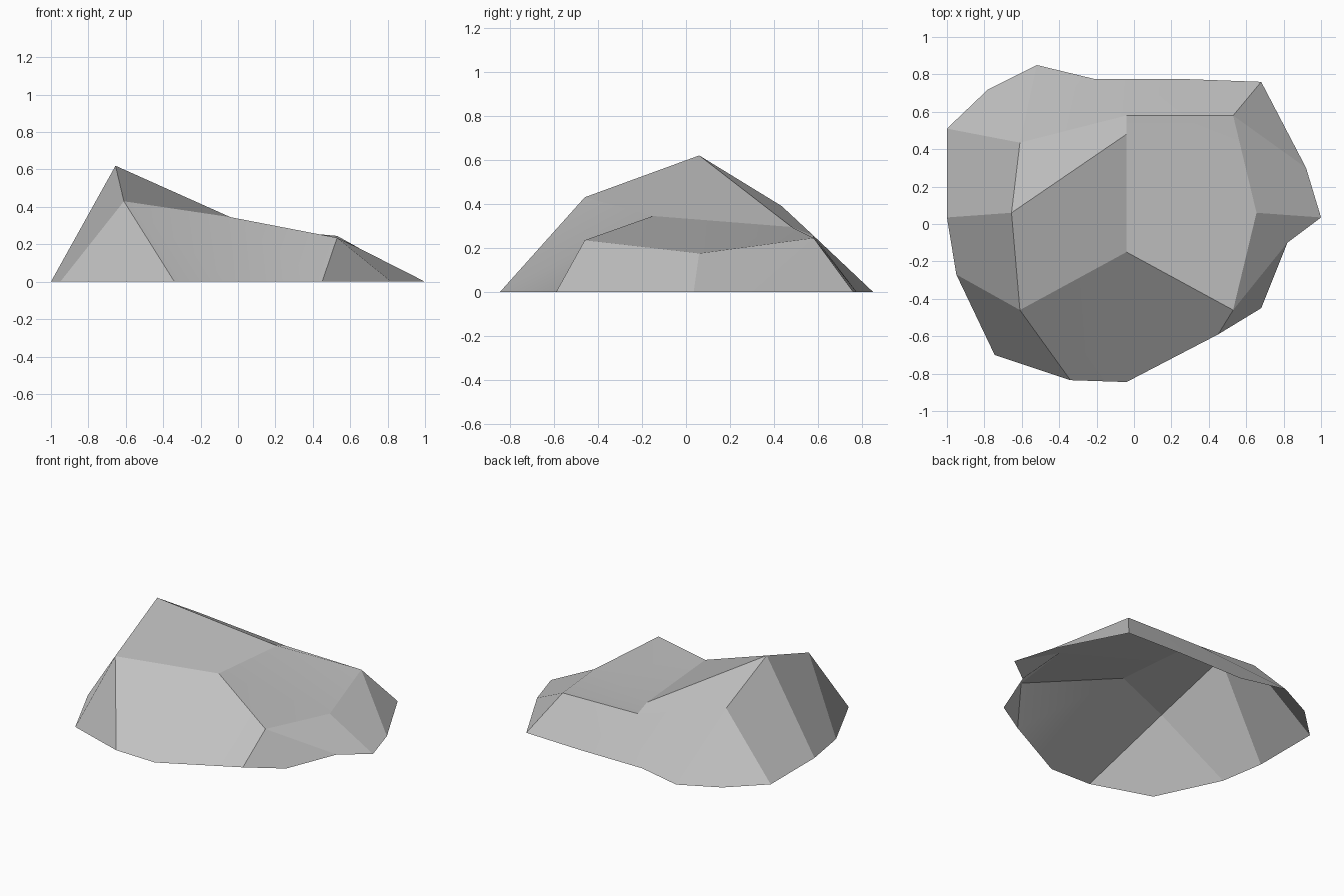
import bpy
import bmesh
import math

cube = bpy.data.objects.get("Cube")
if cube:
    bpy.data.objects.remove(cube)

# Ground outline, clockwise from the left-hand back corner
RIM = [(-1, .51), (-.78, .72), (-.52, .85), (-.21, .775),
       (.27, .775), (.68, .76), (.92, .3), (1, .035),
       (.82, -.1), (.68, -.45), (.45, -.59), (-.04, -.845),
       (-.34, -.835), (-.745, -.7), (-.95, -.27), (-1, .035)]

# Upper corners, clockwise, with the first and last rim point each one spans
CROWN = {
    "peak": ((-.655, .06, .62), -1, -1),
    "back_shoulder": ((-.61, .435, .39), 0, 2),
    "back_ledge": ((-.04, .58, .255), 3, 4),
    "back_corner": ((.53, .58, .245), 5, 6),
    "side_dip": ((.655, .06, .175), 7, 7),
    "front_corner": ((.53, -.46, .235), 8, 10),
    "front_brow": ((-.04, -.15, .345), 11, 11),
    "front_shoulder": ((-.61, -.46, .43), 12, 14),
}
SADDLE = (-.04, .48, .295)

# Facets on top of the rock
TOP = ["back_shoulder peak saddle back_ledge",
       "peak front_shoulder front_brow saddle",
       "front_brow front_corner side_dip",
       "front_brow side_dip saddle",
       "saddle side_dip back_corner back_ledge"]


def build_rock():
    bm = bmesh.new()
    rim = [bm.verts.new((x, y, 0)) for x, y in RIM]
    top = {name: bm.verts.new(data[0]) for name, data in CROWN.items()}
    top["saddle"] = bm.verts.new(SADDLE)
    names = list(CROWN)

    # Side walls: one facet below each corner, then a panel to the next corner
    for i, name in enumerate(names):
        following = names[(i + 1) % len(names)]
        _, first, last = CROWN[name]
        start = CROWN[following][1]
        if last > first:
            bm.faces.new([top[name]] + rim[first:last + 1][::-1])
        bm.faces.new((top[following], rim[start], rim[last], top[name]))

    for facet in TOP:
        bm.faces.new([top[name] for name in facet.split()])

    mesh = bpy.data.meshes.new("rock")
    bm.to_mesh(mesh)
    bm.free()
    return mesh


# Stone colour
stone = bpy.data.materials.new("grey_stone")
stone.use_nodes = True
colour = (.53, .53, .53, 1)
stone.diffuse_color = colour
shader = stone.node_tree.nodes["Principled BSDF"]
shader.inputs["Base Color"].default_value = colour
shader.inputs["Roughness"].default_value = .9

# Rock object, faceted except across the shallowest creases
rock = bpy.data.objects.new("rock", build_rock())
rock.data.materials.append(stone)
bpy.context.collection.objects.link(rock)
bpy.ops.object.select_all(action="DESELECT")
rock.select_set(True)
bpy.context.view_layer.objects.active = rock
bpy.ops.object.shade_smooth_by_angle(angle=math.radians(14))
